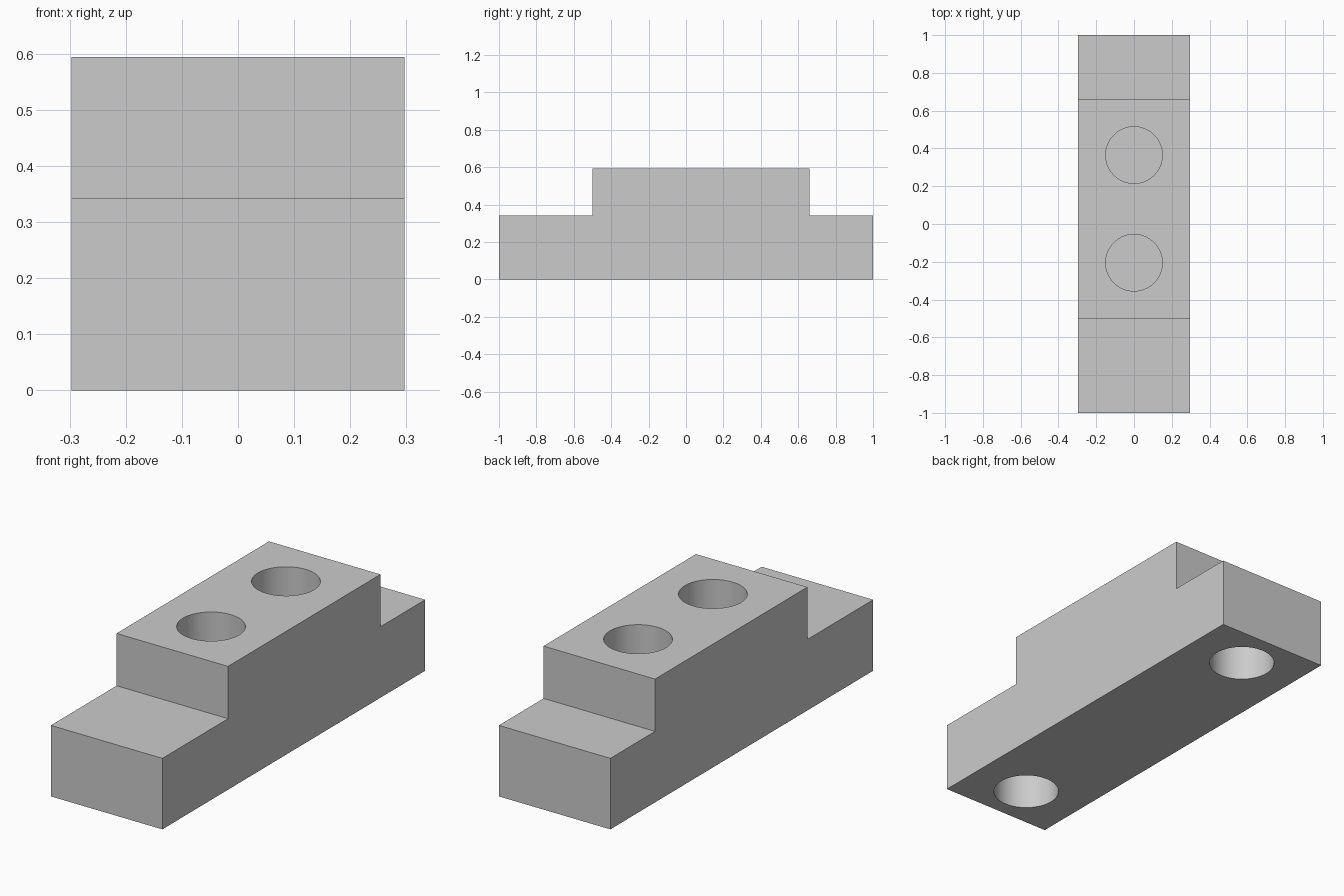
import bpy, bmesh, math
from mathutils import Matrix

if "Cube" in bpy.data.objects:
    bpy.data.objects.remove(bpy.data.objects["Cube"])

HALF_W, TOP, LEDGE = 0.297, 0.594, 0.342
HOLE_R, HOLE_DEPTH = 0.15, 0.25

grey = bpy.data.materials.new("plain grey")
grey.diffuse_color = (0.6, 0.6, 0.6, 1)
grey.use_nodes = True
grey.node_tree.nodes["Principled BSDF"].inputs["Base Color"].default_value = grey.diffuse_color


def make_object(name, bm):
    bmesh.ops.recalc_face_normals(bm, faces=bm.faces)
    mesh = bpy.data.meshes.new(name)
    bm.to_mesh(mesh)
    bm.free()
    mesh.materials.append(grey)
    obj = bpy.data.objects.new(name, mesh)
    bpy.context.collection.objects.link(obj)
    return obj


# Stepped block: side profile (y, z) extruded across the width
profile = [(-1, 0), (1, 0), (1, LEDGE), (0.66, LEDGE), (0.66, TOP),
           (-0.5, TOP), (-0.5, LEDGE), (-1, LEDGE)]
bm = bmesh.new()
side = bm.faces.new([bm.verts.new((-HALF_W, y, z)) for y, z in profile])
ext = bmesh.ops.extrude_face_region(bm, geom=[side])
verts = [g for g in ext["geom"] if isinstance(g, bmesh.types.BMVert)]
bmesh.ops.translate(bm, verts=verts, vec=(2 * HALF_W, 0, 0))
block = make_object("stepped_block", bm)

# Blind round holes: two in the top, two in the underside
bm = bmesh.new()
for y, z in [(0.365, TOP), (-0.205, TOP), (0.78, 0), (-0.78, 0)]:
    bmesh.ops.create_cone(bm, cap_ends=True, segments=64,
                          radius1=HOLE_R, radius2=HOLE_R, depth=2 * HOLE_DEPTH,
                          matrix=Matrix.Translation((0, y, z)))
cutter = make_object("hole_cutter", bm)
cutter.hide_render = True
cutter.hide_set(True)

cut = block.modifiers.new("holes", "BOOLEAN")
cut.operation = "DIFFERENCE"
cut.solver = "EXACT"
cut.object = cutter

# Apply the cut, then smooth only the hole walls
bpy.context.view_layer.objects.active = block
block.select_set(True)
bpy.ops.object.modifier_apply(modifier=cut.name)
bpy.data.objects.remove(cutter, do_unlink=True)
bpy.ops.object.shade_smooth_by_angle(angle=math.radians(30))
